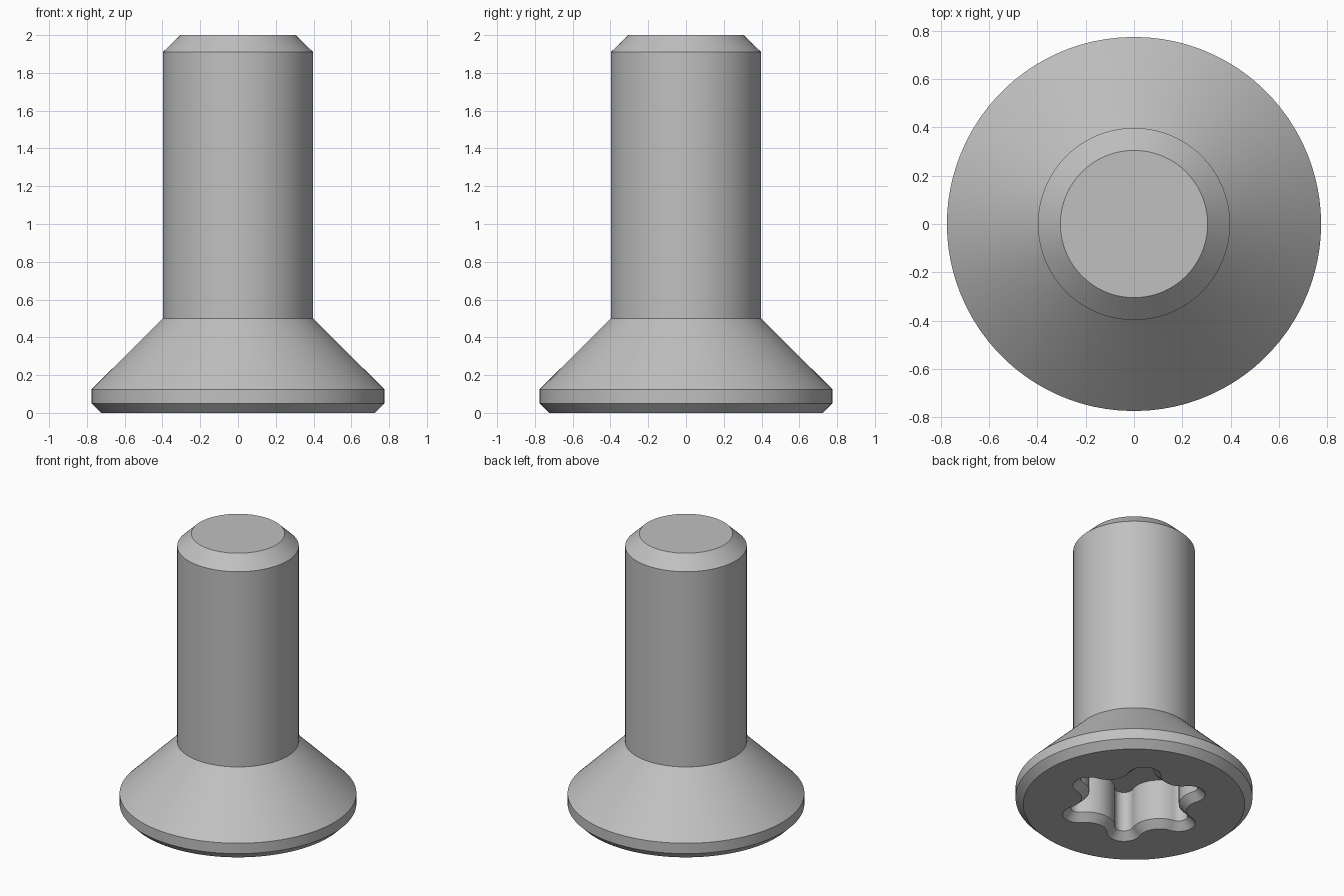
import bpy, bmesh
from math import pi, cos, sin, radians
from mathutils import Vector

cube = bpy.data.objects.get("Cube")
if cube:
    bpy.data.objects.remove(cube)

steel = bpy.data.materials.new("grey steel")
steel.use_nodes = True
GREY = (0.53, 0.53, 0.53, 1)
steel.diffuse_color = GREY
steel.node_tree.nodes["Principled BSDF"].inputs["Base Color"].default_value = GREY

# Six-lobed socket outline: small lobe arcs tangent to larger valley arcs
LOBE_R, VALLEY_R, STEPS = 0.06, 0.188, 7
lobe_centre = Vector((0.38, 0))
valley_centre = Vector((cos(pi / 6), sin(pi / 6))) * (0.30 + VALLEY_R)
across = valley_centre - lobe_centre
TANGENT = Vector((1, 0)).angle(across)


def socket_outline(offset):
    """Outline grown outward by offset, as a closed list of 2D points."""
    half_valley = TANGENT - pi / 6
    sector = []
    for i in range(-STEPS, STEPS + 1):
        a = TANGENT * i / STEPS
        sector.append(lobe_centre + Vector((cos(a), sin(a))) * (LOBE_R + offset))
    for i in range(1 - STEPS, STEPS):
        a = pi + pi / 6 - half_valley * i / STEPS
        a = pi + pi / 6 + half_valley * -i / STEPS
        sector.append(valley_centre + Vector((cos(a), sin(a))) * (VALLEY_R - offset))
    points = []
    for k in range(6):
        c, s = cos(k * pi / 3), sin(k * pi / 3)
        points += [Vector((c * p.x - s * p.y, s * p.x + c * p.y)) for p in sector]
    return points


inner = socket_outline(0)
outer = socket_outline(0.05)
directions = [p.normalized() for p in inner]

# Rings from the shank tip, down over the head, then up into the socket
profile = [(0.305, 2.0), (0.398, 1.91), (0.398, 0.5),
           (0.775, 0.125), (0.775, 0.05), (0.725, 0)]
rings = [([d * r for d in directions], z) for r, z in profile]
rings += [(outer, 0), (inner, 0.05), (inner, 0.34)]

bm = bmesh.new()
loops = [[bm.verts.new((p.x, p.y, z)) for p in pts] for pts, z in rings]
count = len(inner)
for a, b in zip(loops, loops[1:]):
    for i in range(count):
        j = (i + 1) % count
        bm.faces.new((a[i], b[i], b[j], a[j]))
bm.faces.new(loops[0])
bm.faces.new(loops[-1][::-1])
bmesh.ops.recalc_face_normals(bm, faces=bm.faces)

mesh = bpy.data.meshes.new("countersunk_screw")
bm.to_mesh(mesh)
bm.free()
mesh.materials.append(steel)
screw = bpy.data.objects.new("countersunk_screw", mesh)
bpy.context.collection.objects.link(screw)

# Smooth round walls, crisp chamfer edges
bpy.ops.object.select_all(action="DESELECT")
screw.select_set(True)
bpy.context.view_layer.objects.active = screw
bpy.ops.object.shade_smooth_by_angle(angle=radians(30))
